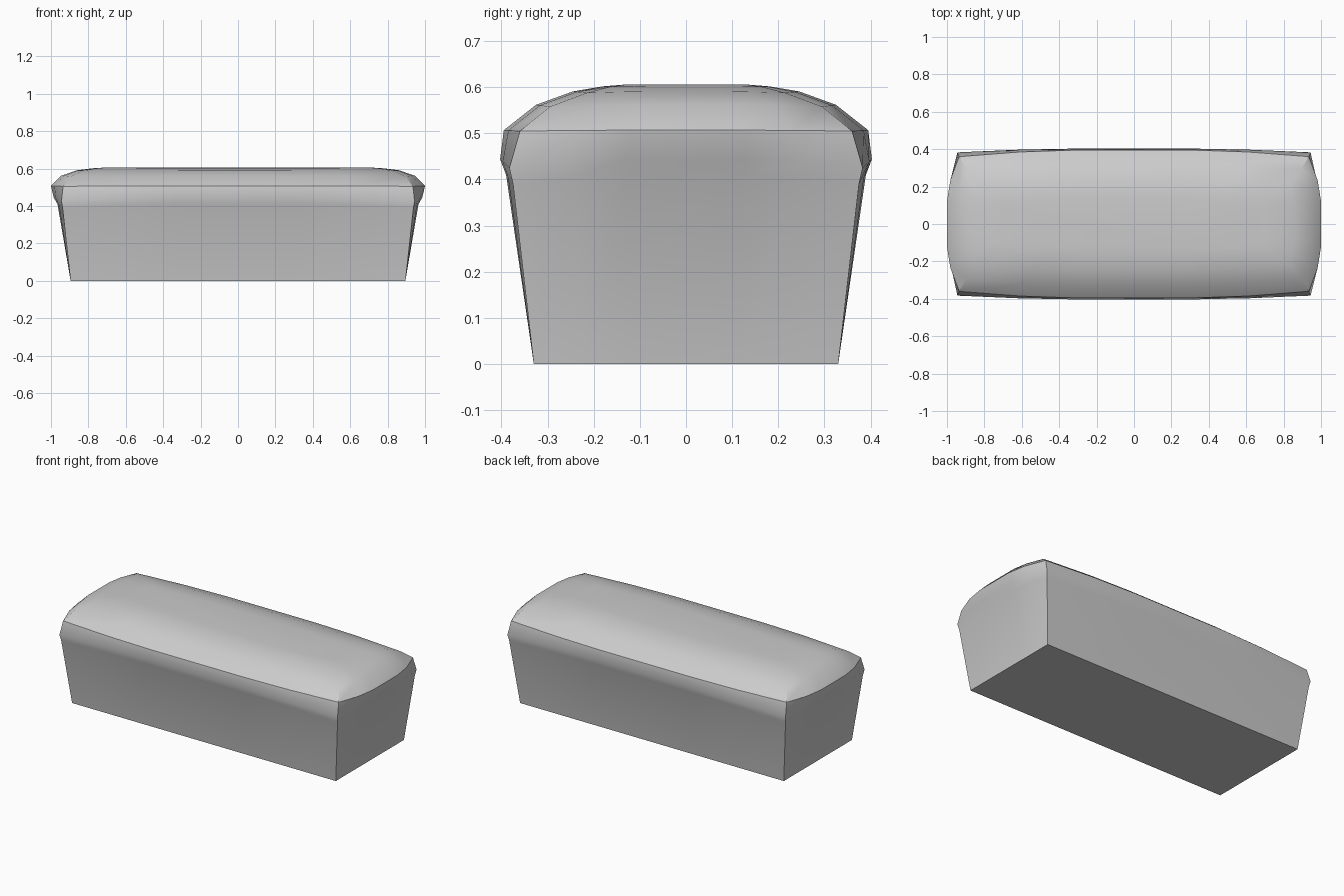
import bpy, bmesh
from math import radians

if "Cube" in bpy.data.objects:
    bpy.data.objects.remove(bpy.data.objects["Cube"])

# Loaf cross-sections: x mid, y mid, x corner, y corner, z mid, z corner
LEVELS = [
    (.895, .33, .895, .33, 0, 0),             # flat base
    (.965, .39, .938, .375, .41, .39),        # top of tin-shaped walls
    (.985, .403, .944, .383, .444, .425),     # overhanging lip
    (1.0, .395, .935, .36, .507, .505),       # crust bulge
    (.945, .325, .895, .295, .562, .558),
    (.86, .245, .83, .215, .591, .588),
    (.77, .18, .755, .165, .602, .601),
    (.70, .13, .70, .13, .606, .606),         # flat crown
]
# position along a side (-1..1) and how far it bulges from corner to middle
STEPS = [(-1, 0), (-.65, .72), (-.34, 1), (.34, 1), (.65, .72)]


def ring(bm, xm, ym, xc, yc, zm, zc):
    sides = []
    for t, b in STEPS:
        z = zc + (zm - zc) * b
        x = xc + (xm - xc) * b
        y = yc + (ym - yc) * b
        sides.append([(t * xc, -y, z), (x, t * yc, z),
                      (-t * xc, y, z), (-x, -t * yc, z)])
    return [bm.verts.new(s[k]) for k in range(4) for s in sides]


# Loft the loaf
bm = bmesh.new()
rings = [ring(bm, *level) for level in LEVELS]
for lo, hi in zip(rings, rings[1:]):
    for i in range(len(lo)):
        j = (i + 1) % len(lo)
        bm.faces.new((lo[i], lo[j], hi[j], hi[i]))
bm.faces.new(rings[-1])
bm.faces.new(rings[0][::-1])
bmesh.ops.recalc_face_normals(bm, faces=bm.faces)

mesh = bpy.data.meshes.new("bread_loaf")
bm.to_mesh(mesh)
bm.free()
loaf = bpy.data.objects.new("bread_loaf", mesh)
bpy.context.collection.objects.link(loaf)

# Smooth crust, sharp lip and corners
bpy.context.view_layer.objects.active = loaf
loaf.select_set(True)
bpy.ops.object.shade_smooth_by_angle(angle=radians(35))
